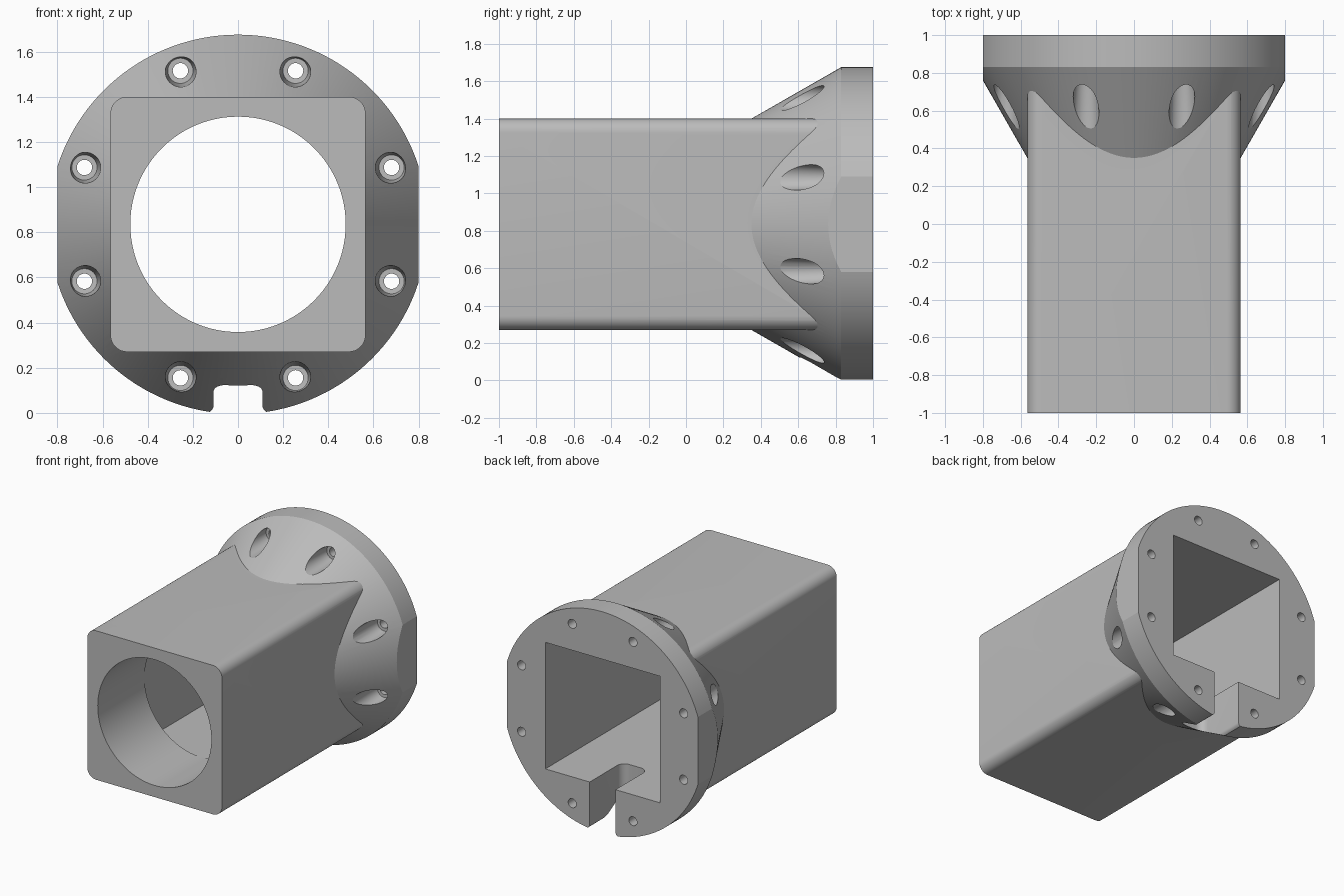
import bpy, bmesh, math

cube = bpy.data.objects.get("Cube")
if cube:
    bpy.data.objects.remove(cube, do_unlink=True)

CZ = 0.835        # height of the central axis
FLANGE_R = 0.84

grey = bpy.data.materials.new("plain grey")
grey.use_nodes = True
colour = (0.5, 0.5, 0.5, 1)
grey.diffuse_color = colour
grey.node_tree.nodes["Principled BSDF"].inputs["Base Color"].default_value = colour


def loft(name, rings):
    """Closed solid through rings of equal point count."""
    bm = bmesh.new()
    loops = [[bm.verts.new(p) for p in ring] for ring in rings]
    n = len(loops[0])
    for a, b in zip(loops, loops[1:]):
        for i in range(n):
            j = (i + 1) % n
            bm.faces.new((a[i], a[j], b[j], b[i]))
    bm.faces.new(loops[0])
    bm.faces.new(loops[-1])
    bmesh.ops.recalc_face_normals(bm, faces=bm.faces)
    mesh = bpy.data.meshes.new(name)
    bm.to_mesh(mesh)
    bm.free()
    mesh.materials.append(grey)
    obj = bpy.data.objects.new(name, mesh)
    bpy.context.collection.objects.link(obj)
    return obj


def lathe(name, profile, x=0, z=CZ, segs=32):
    """Round solid along y from (y, radius) pairs."""
    angles = [math.tau * i / segs for i in range(segs)]
    return loft(name, [[(x + r * math.cos(a), y, z + r * math.sin(a)) for a in angles]
                       for y, r in profile])


def extrude_y(name, outline, y0, y1):
    return loft(name, [[(x, y, z) for x, z in outline] for y in (y0, y1)])


def arc(cx, cy, r, start, end, steps=9):
    return [(cx + r * math.cos(math.radians(start + (end - start) * i / steps)),
             cy + r * math.sin(math.radians(start + (end - start) * i / steps)))
            for i in range(steps + 1)]


def rounded_square(half, r):
    c = half - r
    pts = []
    for k, (sx, sz) in enumerate(((1, 1), (-1, 1), (-1, -1), (1, -1))):
        pts += arc(sx * c, CZ + sz * c, r, 90 * k, 90 * k + 90)
    return pts


def square(half, low=-1, high=1):
    return [(-half, CZ + low), (half, CZ + low), (half, CZ + high), (-half, CZ + high)]


def combine(target, other, operation):
    mod = target.modifiers.new(operation.lower(), "BOOLEAN")
    mod.object, mod.operation, mod.solver = other, operation, "EXACT"
    bpy.context.view_layer.objects.active = target
    bpy.ops.object.modifier_apply(modifier=mod.name)
    bpy.data.objects.remove(other, do_unlink=True)


# Flange with tapered shoulder and flat sides
slope = (FLANGE_R - 0.565) / 0.48
housing = lathe("flanged_housing",
                [(0.33, 0.565 - 0.02 * slope), (0.83, FLANGE_R), (1, FLANGE_R)], segs=144)
combine(housing, extrude_y("side_trim", square(0.8), 0, 1.5), "INTERSECT")

# Square tube body with rounded long edges
combine(housing, extrude_y("tube_body", rounded_square(0.565, 0.075), -1, 0.82), "UNION")

# Square pocket from the back, round bore from the front
combine(housing, extrude_y("pocket", square(0.48, -0.48, 0.48), -0.44, 1.2), "DIFFERENCE")
combine(housing, lathe("bore", [(-1.2, 0.477), (-0.4, 0.477)], segs=96), "DIFFERENCE")

# Cable slot through the bottom wall, with a rounded inner end
w, r, end = 0.108, 0.06, 0.61
slot = ([(w, 1.2), (-w, 1.2)] + arc(-w + r, end + r, r, 180, 270)
        + arc(w - r, end + r, r, 270, 360))
combine(housing, loft("slot", [[(x, y, z) for x, y in slot] for z in (-0.2, 0.5)]),
        "DIFFERENCE")

# Rounded lower lips of the slot
f = 0.035
lips = arc(w + f, f, f, 270, 180) + arc(-w - f, f, f, 0, -90)
lips += [(-w - f, -0.1), (w + f, -0.1)]
combine(housing, extrude_y("slot_lips", lips, 0.7, 1.2), "DIFFERENCE")

# Eight screw holes with tapered head recesses
for a, b in ((0.255, 0.68), (0.68, 0.252)):
    for sx in (-1, 1):
        for sz in (-1, 1):
            hole = lathe("screw_hole", [(0.45, 0.074), (0.7, 0.066), (0.78, 0.056),
                                        (0.781, 0.034), (1.2, 0.034)],
                         sx * a, CZ + sz * b)
            combine(housing, hole, "DIFFERENCE")

# Smooth the curved walls, keep the edges crisp
bpy.ops.object.select_all(action="DESELECT")
housing.select_set(True)
bpy.context.view_layer.objects.active = housing
bpy.ops.object.shade_smooth_by_angle(angle=math.radians(15))
